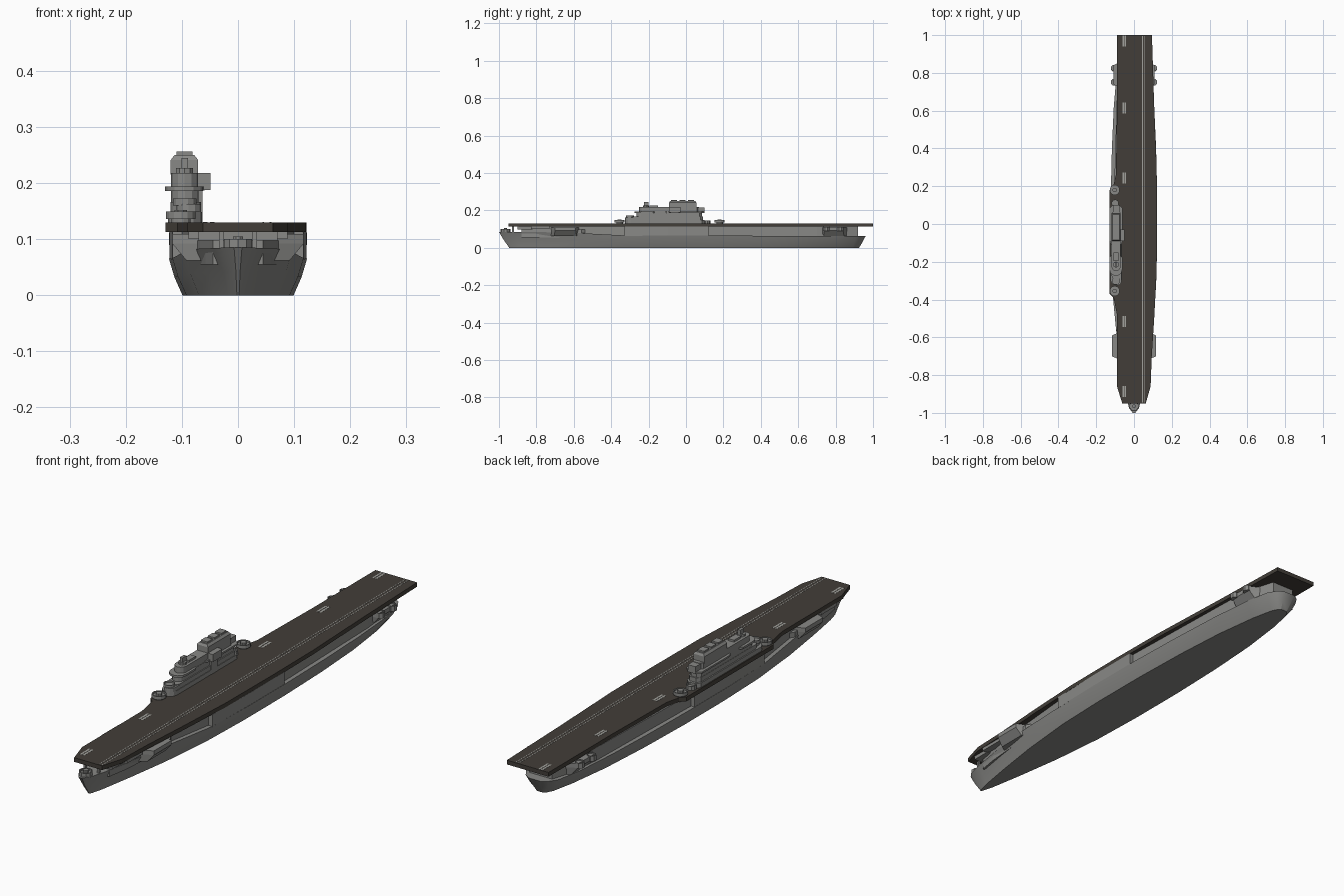
import bpy, bmesh, math

cube = bpy.data.objects.get("Cube")
if cube:
    bpy.data.objects.remove(cube, do_unlink=True)


def material(name, rgb):
    m = bpy.data.materials.new(name)
    m.use_nodes = True
    m.diffuse_color = (*rgb, 1)
    m.node_tree.nodes["Principled BSDF"].inputs["Base Color"].default_value = (*rgb, 1)
    return m


GREY = material("ship grey", (0.25, 0.25, 0.24))
DECK = material("deck brown", (0.055, 0.048, 0.04))
PALE = material("pale marking", (0.36, 0.36, 0.34))


def finish(bm, name, mat, smooth=None):
    bmesh.ops.recalc_face_normals(bm, faces=bm.faces)
    me = bpy.data.meshes.new(name)
    bm.to_mesh(me)
    bm.free()
    ob = bpy.data.objects.new(name, me)
    bpy.context.collection.objects.link(ob)
    me.materials.append(mat)
    if smooth:
        bpy.ops.object.select_all(action="DESELECT")
        ob.select_set(True)
        bpy.context.view_layer.objects.active = ob
        bpy.ops.object.shade_smooth_by_angle(angle=math.radians(smooth))
    return ob


def loft(name, rings, mat, smooth=None):
    """Skin closed rings of equal length and cap both ends."""
    bm = bmesh.new()
    loops = [[bm.verts.new(p) for p in r] for r in rings]
    n = len(loops[0])
    for a, b in zip(loops, loops[1:]):
        for i in range(n):
            j = (i + 1) % n
            bm.faces.new((a[i], a[j], b[j], b[i]))
    bm.faces.new(loops[0])
    bm.faces.new(loops[-1])
    return finish(bm, name, mat, smooth)


def prism(name, plan, z0, z1, mat=GREY, top=None):
    """Extrude a plan outline, optionally to a different top outline."""
    return loft(name, [[(x, y, z0) for x, y in plan],
                       [(x, y, z1) for x, y in (top or plan)]], mat)


def box(name, x0, x1, y0, y1, z0, z1, mat=GREY):
    return prism(name, [(x0, y0), (x1, y0), (x1, y1), (x0, y1)], z0, z1, mat)


def circle(x, y, r, n):
    return [(x + r * math.cos(math.tau * (i + .5) / n),
             y + r * math.sin(math.tau * (i + .5) / n)) for i in range(n)]


def drum(name, x, y, r, z0, z1, n=12):
    return prism(name, circle(x, y, r, n), z0, z1)


def tub(name, x, y, r, z0, z1, n=12):
    """Open gun tub: outer wall, rim, inner wall and floor."""
    rings = [(r, z0), (r, z1), (r * .85, z1), (r * .85, (z0 + z1) / 2)]
    return loft(name, [[(px, py, z) for px, py in circle(x, y, q, n)] for q, z in rings], GREY)


def symmetric(half):
    return [(w, y) for y, w in half] + [(-w, y) for y, w in reversed(half)]


def rounded(x0, x1, y0, y1):
    """Plan with a half-round forward end and chamfered aft end."""
    cx, r = (x0 + x1) / 2, (x1 - x0) / 2
    arc = [(cx - r * math.cos(math.pi * i / 6), y0 + r - r * math.sin(math.pi * i / 6))
           for i in range(7)]
    return arc + [(x1, y1 - r / 2), (cx + r / 2, y1), (cx - r / 2, y1), (x0, y1 - r / 2)]


# Hull: keel y, top y, keel half width, top half width, top height
stations = [(-.945, -1, .002, .007, .085), (-.935, -.975, .006, .026, .085),
            (-.89, -.91, .018, .043, .084), (-.75, -.75, .042, .07, .083),
            (-.56, -.56, .07, .095, .078), (-.33, -.33, .092, .117, .066),
            (-.1, -.1, .099, .123, .065), (.15, .15, .099, .123, .065),
            (.4, .4, .092, .117, .064), (.62, .62, .078, .107, .063),
            (.8, .8, .055, .092, .062), (.89, .91, .036, .072, .062),
            (.915, .945, .024, .05, .062), (.925, .96, .014, .025, .062)]
rings = []
for yb, yt, wb, wt, zt in stations:
    ym = yb + (yt - yb) * .55
    wm = wb + (wt - wb) * (.35 if yb < -.6 else .6)
    side = [(wb, yb, 0), (wm, ym, zt * .5), (wt, yt, zt)]
    rings.append(side + [(-x, y, z) for x, y, z in reversed(side)])
loft("hull", rings, GREY, 30)

# Hangar walls, with flush midship shell and forecastle
prism("hangar", symmetric([(-.88, .045), (-.8, .058), (-.57, .078), (-.33, .1),
                           (.12, .107), (.7, .09), (.84, .075), (.92, .05)]), .055, .114)
prism("midship_shell", symmetric([(-.33, .117), (-.1, .122), (.12, .122)]), .064, .114)
prism("forward_shell", symmetric([(-.86, .048), (-.75, .068), (-.56, .092), (-.54, .08)]),
      .078, .098)
box("bow_platform", -.07, .07, -.9, -.82, .098, .114)
tub("bow_gun_tub", 0, -.965, .026, .083, .1, 10)
drum("bow_gun", 0, -.965, .01, .09, .105, 8)
for s in (-1, 1):
    box("bow_post", s * .03 - .004, s * .03 + .004, -.93, -.92, .08, .116)

# Side gun sponsons with sloping undersides
for s, side in ((1, "left"), (-1, "right")):
    for label, y0, y1, inner, outer in (("forward", -.725, -.565, .06, .117),
                                        ("aft", .715, .865, .06, .109)):
        low = [(s * inner, y0), (s * (outer - .025), y0 + .02),
               (s * (outer - .025), y1 - .02), (s * inner, y1)]
        high = [(s * inner, y0), (s * outer, y0 + .025),
                (s * outer, y1 - .025), (s * inner, y1)]
        prism(f"{side}_{label}_sponson", low, .062, .092, top=high)
        prism(f"{side}_{label}_bulwark", high, .092, .109)
    for y in (.75, .825):
        tub(f"{side}_aft_tub", s * .106, y, .018, .09, .112, 8)
    box(f"{side}_forward_gallery", min(s * .06, s * .088), max(s * .06, s * .088),
        -.83, -.73, .1, .114)

# Flight deck with the island bulge on the right side
outline = [(-.062, -.95), (.062, -.95), (.088, -.86), (.094, -.7), (.107, -.5),
           (.12, -.25), (.122, .05), (.12, .3), (.106, .65), (.095, 1),
           (-.09, 1), (-.09, .6), (-.096, .26), (-.11, .2), (-.129, .18),
           (-.129, -.37), (-.108, -.39), (-.09, -.48), (-.09, -.86)]
prism("flight_deck", outline, .113, .13, DECK)

# Painted deck markings
for x in (.045, .058):
    box("deck_stripe", x - .0015, x + .0015, -.945, .995, .13, .1305, PALE)
for y in (-.885, -.515, .245, .615, .97):
    for x in (-.058, -.046):
        box("deck_mark", x - .004, x + .004, y - .03, y + .028, .13, .1305, PALE)

# Island superstructure, stepped up from the deck
prism("island_base", rounded(-.125, -.064, -.325, .1), .13, .148)
prism("island_lower", rounded(-.12, -.066, -.295, .09), .148, .166)
prism("island_middle", rounded(-.119, -.07, -.265, .085), .166, .19)
prism("island_upper", rounded(-.119, -.071, -.25, .07), .19, .218)
prism("bridge_wing", rounded(-.13, -.062, -.275, -.16), .186, .194)
prism("lower_bridge", rounded(-.11, -.066, -.325, -.25), .148, .163)
prism("side_gallery", rounded(-.13, -.06, -.12, .1), .187, .194)
box("aft_director_platform", -.112, -.078, .05, .1, .19, .216)
box("side_director", -.072, -.049, -.09, -.03, .188, .218)
box("side_director_support", -.075, -.063, -.08, -.04, .13, .188)

# Funnel with tapered crown and three caps
base = [(-.12, -.09), (-.071, -.09), (-.071, .055), (-.12, .055)]
crown = [(-.113, -.085), (-.078, -.085), (-.078, .05), (-.113, .05)]
prism("funnel", base, .215, .241)
prism("funnel_crown", base, .241, .25, top=crown)
for y in (-.063, -.018, .027):
    box("funnel_cap", -.11, -.081, y - .016, y + .016, .25, .256)

# Fire-control tower and mast base
drum("control_tower", -.095, -.215, .016, .218, .227, 10)
box("range_finder", -.101, -.089, -.225, -.2, .227, .245)
box("tower_rear", -.108, -.082, -.195, -.15, .218, .226)

# Gun mounts before and behind the island
for y, label in ((-.355, "forward"), (.18, "aft")):
    drum(f"{label}_mount_base", -.102, y, .018, .13, .138)
    tub(f"{label}_mount_tub", -.102, y, .027, .136, .149, 14)
    drum(f"{label}_mount_gun", -.102, y, .012, .14, .152, 8)
tub("upper_gun_tub", -.095, -.3, .022, .16, .172, 12)
tub("aft_gun_tub", -.1, .11, .02, .13, .147, 10)
